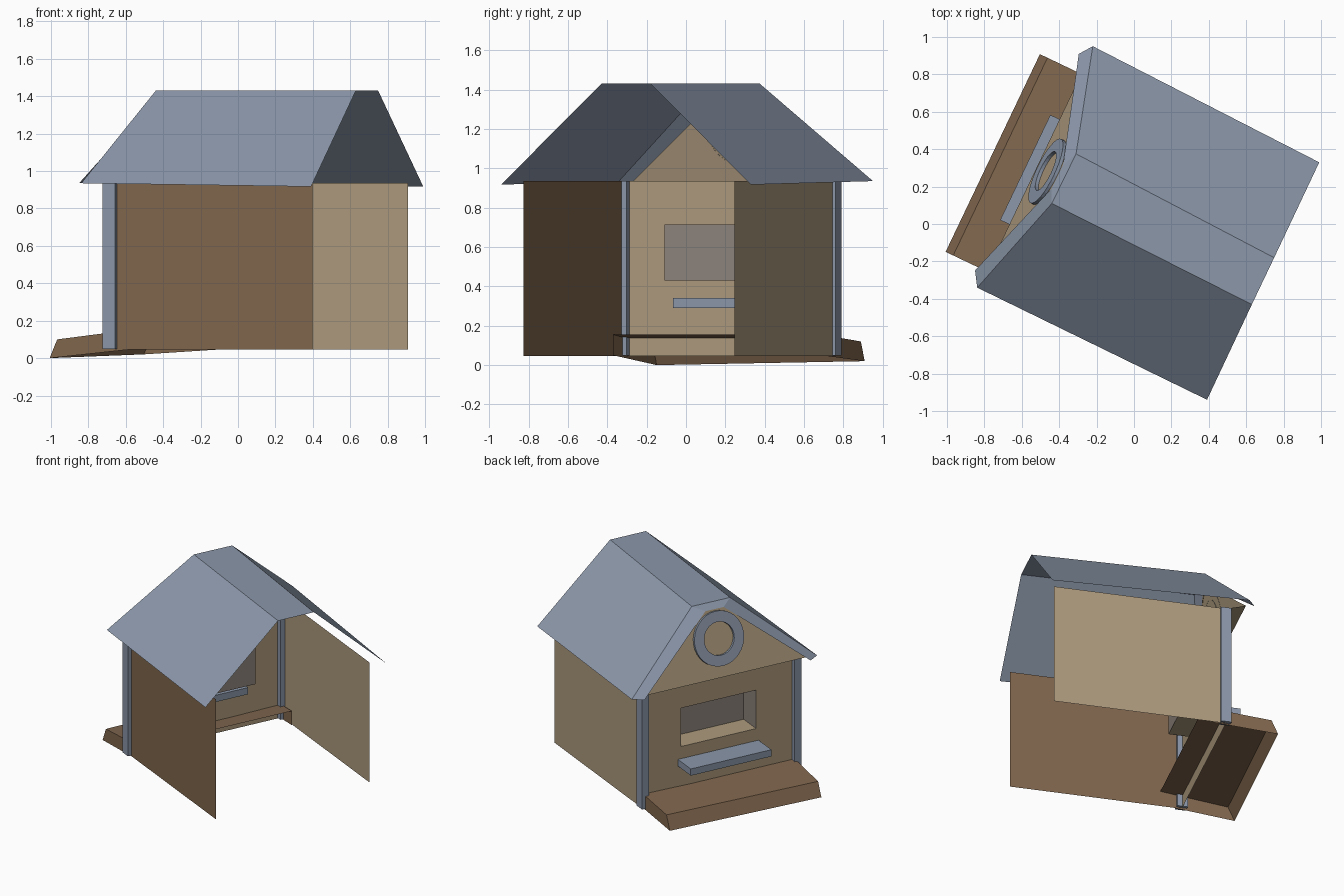
import bpy, bmesh, math
from mathutils import Matrix

if "Cube" in bpy.data.objects:
    bpy.data.objects.remove(bpy.data.objects["Cube"])

# The hut is built in its own frame (u = depth from front to back, v = across), then turned
TURN = Matrix.Rotation(math.radians(-25.5), 4, 'Z')
GROUND, EAVE = 0.045, 0.935
LEFT, RIGHT = -0.574, 0.614      # side walls (v)
FRONT, BACK = -0.48, 0.714       # front wall and open back (u)


def material(name, rgb):
    m = bpy.data.materials.new(name)
    m.diffuse_color = (*rgb, 1)
    m.use_nodes = True
    m.node_tree.nodes["Principled BSDF"].inputs["Base Color"].default_value = m.diffuse_color
    return m


TAN = material("pale_tan", (0.42, 0.325, 0.205))
BROWN = material("wood_brown", (0.22, 0.135, 0.076))
BLUE = material("slate_blue", (0.26, 0.31, 0.40))
GREY = material("window_grey", (0.27, 0.23, 0.20))


def sheet(name, verts, faces, *mats):
    me = bpy.data.meshes.new(name)
    me.from_pydata(verts, [], faces)
    for m in mats:
        me.materials.append(m)
    ob = bpy.data.objects.new(name, me)
    bpy.context.collection.objects.link(ob)
    ob.matrix_world = TURN
    return ob


def box(name, u0, u1, v0, v1, z0, z1, mat):
    verts = [(u, v, z) for u in (u0, u1) for v in (v0, v1) for z in (z0, z1)]
    faces = [(0, 1, 3, 2), (4, 6, 7, 5), (0, 4, 5, 1), (2, 3, 7, 6), (0, 2, 6, 4), (1, 5, 7, 3)]
    return sheet(name, verts, faces, mat)


# Roof: two slopes and a flat ridge, with a bevelled lip around the front gable
back = [(0.757, -0.680, 0.917), (0.754, -0.117, 1.43), (0.754, 0.160, 1.43), (0.752, 0.724, 0.917)]
edge = [(-0.610, -0.668, 0.935), (-0.444, -0.090, 1.43), (-0.441, 0.205, 1.43), (-0.608, 0.763, 0.935)]
lip = [(-0.660, -0.590, 0.935), (-0.480, -0.020, 1.39), (-0.478, 0.120, 1.39), (-0.658, 0.694, 0.935)]
strips = [(r + i, r + i + 1, r + i + 5, r + i + 4) for r in (0, 4) for i in range(3)]
sheet("roof", back + edge + lip, strips, BLUE)

# Gable leaning back under the lip, and the soffit below it
base = [(-0.60, -0.585, EAVE), (-0.60, 0.685, EAVE)]
sheet("gable", base + [lip[2], lip[1]], [(0, 3, 2, 1)], TAN)
sheet("gable_soffit", base + [(FRONT, RIGHT, EAVE), (FRONT, LEFT, EAVE)], [(0, 1, 2, 3)], TAN)

# Side walls
for name, v, mat in (("left_wall", LEFT, BROWN), ("right_wall", RIGHT, TAN)):
    sheet(name, [(FRONT, v, GROUND), (BACK, v, GROUND), (BACK, v, EAVE), (FRONT, v, EAVE)],
          [(0, 1, 2, 3)], mat)

# Front wall with a window recess: outer ring, opening ring, recessed pane ring


def ring(u, v0, v1, z0, z1):
    return [(u, v0, z0), (u, v1, z0), (u, v1, z1), (u, v0, z1)]


window = (-0.27, 0.312, 0.43, 0.715)
verts = ring(FRONT, LEFT, RIGHT, GROUND, EAVE) + ring(FRONT, *window) + ring(-0.31, *window)
faces = [(r + i, r + (i + 1) % 4, r + 4 + (i + 1) % 4, r + 4 + i) for r in (0, 4) for i in range(4)]
wall = sheet("front_wall", verts, faces + [(8, 9, 10, 11)], TAN, GREY)
for p in wall.data.polygons:
    inside = p.center.x > FRONT + 0.01
    p.material_index = 1 if inside and p.center.z > window[2] + 0.01 else 0

# Corner posts
for name, v in (("left_post", LEFT), ("right_post", RIGHT - 0.01)):
    box(name, -0.515, -0.442, v - 0.027, v + 0.027, 0.05, EAVE, BLUE)

# Serving counter under the window
box("counter", -0.655, -0.455, -0.289, 0.334, 0.29, 0.34, BLUE)

# Front step: a sloping hollow platform, open underneath and behind
end = [(-0.845, 0.0), (-0.80, 0.10), (-0.33, 0.155), (-0.33, 0.05)]
verts = [(u, v, z + lift * (u < -0.5)) for v, lift in ((-0.568, 0), (0.603, 0.02)) for u, z in end]
sheet("front_step", verts, [(0, 1, 2, 3), (4, 7, 6, 5), (0, 4, 5, 1), (1, 5, 6, 2)], BROWN)

# Plain round ring on the gable
lean = math.atan2(0.122, 0.455)
N, R = 32, ((0.19, 0.0), (0.19, 0.02), (0.115, 0.02), (0.115, 0.0))
bm = bmesh.new()
loops = [[bm.verts.new((-d, r * math.cos(2 * math.pi * i / N), r * math.sin(2 * math.pi * i / N)))
          for i in range(N)] for r, d in R]
for k in range(3):
    for i in range(N):
        j = (i + 1) % N
        bm.faces.new((loops[k][i], loops[k][j], loops[k + 1][j], loops[k + 1][i]))
bmesh.ops.recalc_face_normals(bm, faces=bm.faces)
disc = sheet("gable_ring", [], [], BLUE)
bm.to_mesh(disc.data)
bm.free()
disc.matrix_world = (TURN @ Matrix.Translation((-0.60 + 0.265 * math.tan(lean), 0.053, 1.195))
                     @ Matrix.Rotation(lean, 4, 'Y'))
